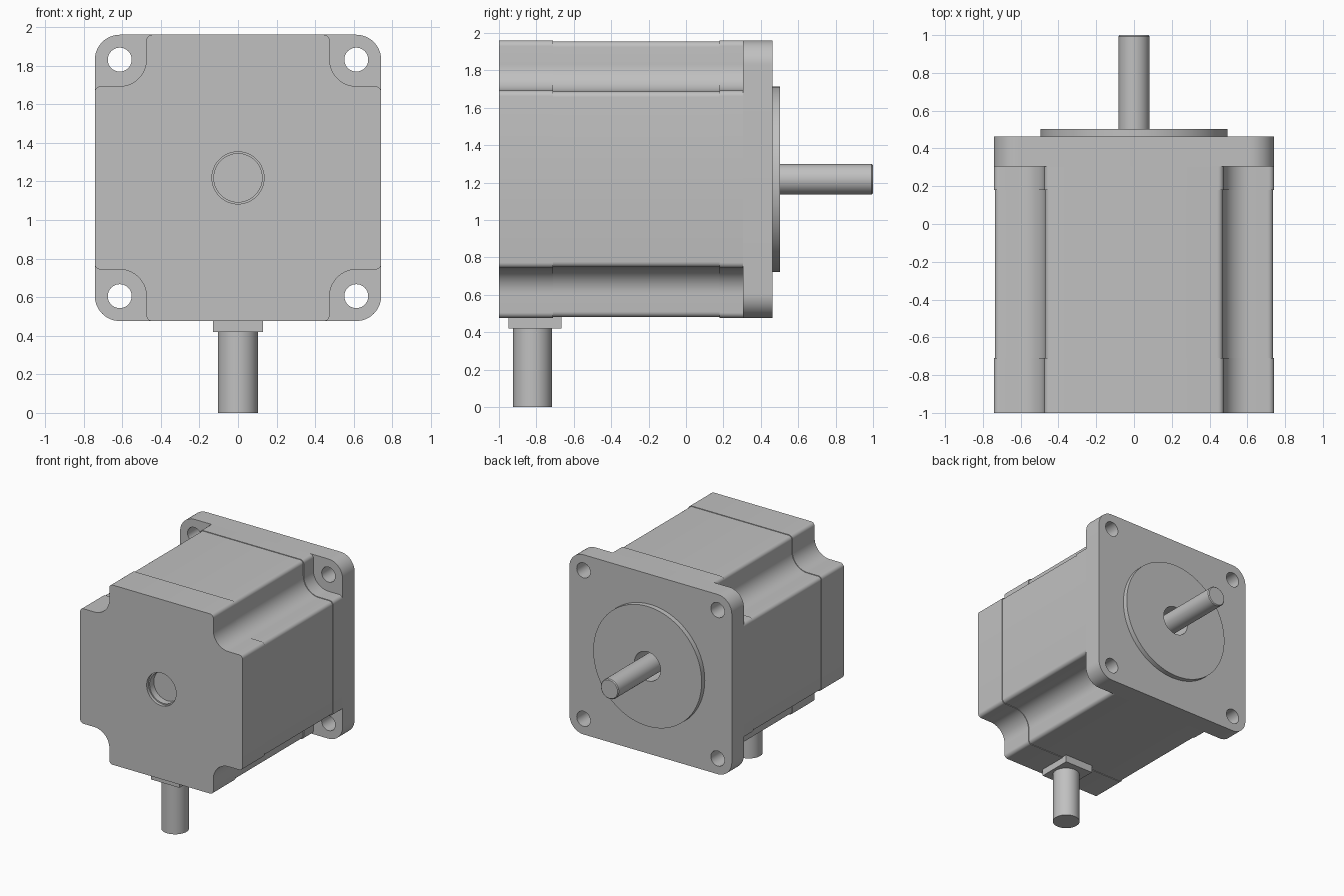
import bpy
import bmesh
from math import sin, cos, pi, radians

cube = bpy.data.objects.get("Cube")
if cube:
    bpy.data.objects.remove(cube, do_unlink=True)

MID = 1.218      # height of the motor axis
HALF = 0.742     # half width of the square housing
HOLE = 0.613     # bolt hole offset from the axis
NOTCH = 0.475    # where the corner notches start

grey = bpy.data.materials.new("plain grey")
grey.use_nodes = True
tone = (0.53, 0.53, 0.53, 1)
grey.diffuse_color = tone
grey.node_tree.nodes["Principled BSDF"].inputs["Base Color"].default_value = tone


def arc(cx, cy, r, start, end, steps=10):
    angles = [radians(start + (end - start) * i / steps) for i in range(steps + 1)]
    return [(cx + r * cos(a), cy + r * sin(a)) for a in angles]


def circle(r, cx=0, cy=0, steps=64):
    return arc(cx, cy, r, 0, 360, steps)[:-1]


def four_turns(quarter):
    """Repeat a quarter outline around the axis."""
    points = []
    for _ in range(4):
        points += quarter
        quarter = [(-y, x) for x, y in quarter]
    return points


def housing_outline(inset=0):
    h, n, f = HALF - inset, NOTCH - inset, 0.03
    return four_turns(arc(h - f, n - f, f, 0, 90, 6)
                      + arc(HOLE, HOLE, HOLE - n, 270, 180, 14)
                      + arc(n - f, h - f, f, 0, 90, 6))


def finish(obj, name):
    obj.name = obj.data.name = name
    obj.data.materials.clear()
    obj.data.materials.append(grey)
    bpy.ops.object.select_all(action='DESELECT')
    obj.select_set(True)
    bpy.context.view_layer.objects.active = obj
    bpy.ops.object.shade_smooth_by_angle(angle=radians(30))
    return obj


def slab(name, loops, y0, y1):
    """Extrude an outline (with optional hole loops) along the motor axis."""
    curve = bpy.data.curves.new(name, 'CURVE')
    curve.dimensions = '2D'
    curve.fill_mode = 'BOTH'
    curve.extrude = (y1 - y0) / 2
    for loop in loops:
        spline = curve.splines.new('POLY')
        spline.points.add(len(loop) - 1)
        for point, (x, y) in zip(spline.points, loop):
            point.co = (x, y, 0, 1)
        spline.use_cyclic_u = True
    obj = bpy.data.objects.new(name, curve)
    bpy.context.collection.objects.link(obj)
    obj.location = (0, (y0 + y1) / 2, MID)
    obj.rotation_euler = (pi / 2, 0, 0)
    bpy.ops.object.select_all(action='DESELECT')
    obj.select_set(True)
    bpy.context.view_layer.objects.active = obj
    bpy.ops.object.convert(target='MESH')
    obj = bpy.context.view_layer.objects.active
    bm = bmesh.new()
    bm.from_mesh(obj.data)
    bmesh.ops.remove_doubles(bm, verts=bm.verts, dist=0.0001)
    bmesh.ops.recalc_face_normals(bm, faces=bm.faces)
    bm.to_mesh(obj.data)
    bm.free()
    return finish(obj, name)


def rod(name, r, length, location, rotation=(0, 0, 0), chamfer=0):
    bpy.ops.mesh.primitive_cylinder_add(vertices=48, radius=r, depth=length,
                                        location=location, rotation=rotation)
    obj = bpy.context.object
    if chamfer:
        bevel = obj.modifiers.new("chamfer", 'BEVEL')
        bevel.width = chamfer
        bevel.segments = 1
        bevel.limit_method = 'ANGLE'
        bevel.angle_limit = radians(40)
    return finish(obj, name)


# Housing: rear cap, slightly slimmer middle stack, front cap
slab("rear_cap", [housing_outline(), circle(0.135)], -1, -0.71)
slab("middle_stack", [housing_outline(0.005)], -0.71, 0.18)
slab("front_cap", [housing_outline()], 0.18, 0.305)

# Stepped recess in the rear cap
slab("recess_lip", [circle(0.135), circle(0.125)], -0.975, -0.92)
slab("recess_floor", [circle(0.135)], -0.92, -0.72)

# Mounting flange with four bolt holes and a raised ring
corner = HALF - 0.13
bolt_holes = [circle(0.062, sx * HOLE, sy * HOLE, 40) for sx in (-1, 1) for sy in (-1, 1)]
flange_edge = four_turns(arc(corner, corner, 0.13, 0, 90, 14))
slab("mounting_flange", [flange_edge, circle(0.12)] + bolt_holes, 0.305, 0.462)
slab("pilot_ring", [circle(0.495, steps=96), circle(0.12)], 0.462, 0.503)

# Drive shaft
rod("drive_shaft", 0.082, 0.7, (0, 0.65, MID), (pi / 2, 0, 0), 0.007)

# Cable outlet under the rear cap
bpy.ops.mesh.primitive_cube_add(size=1, location=(0, -0.807, 0.451))
outlet = bpy.context.object
outlet.scale = (0.26, 0.285, 0.062)
finish(outlet, "cable_outlet")
rod("cable", 0.104, 0.43, (0, -0.82, 0.215))
